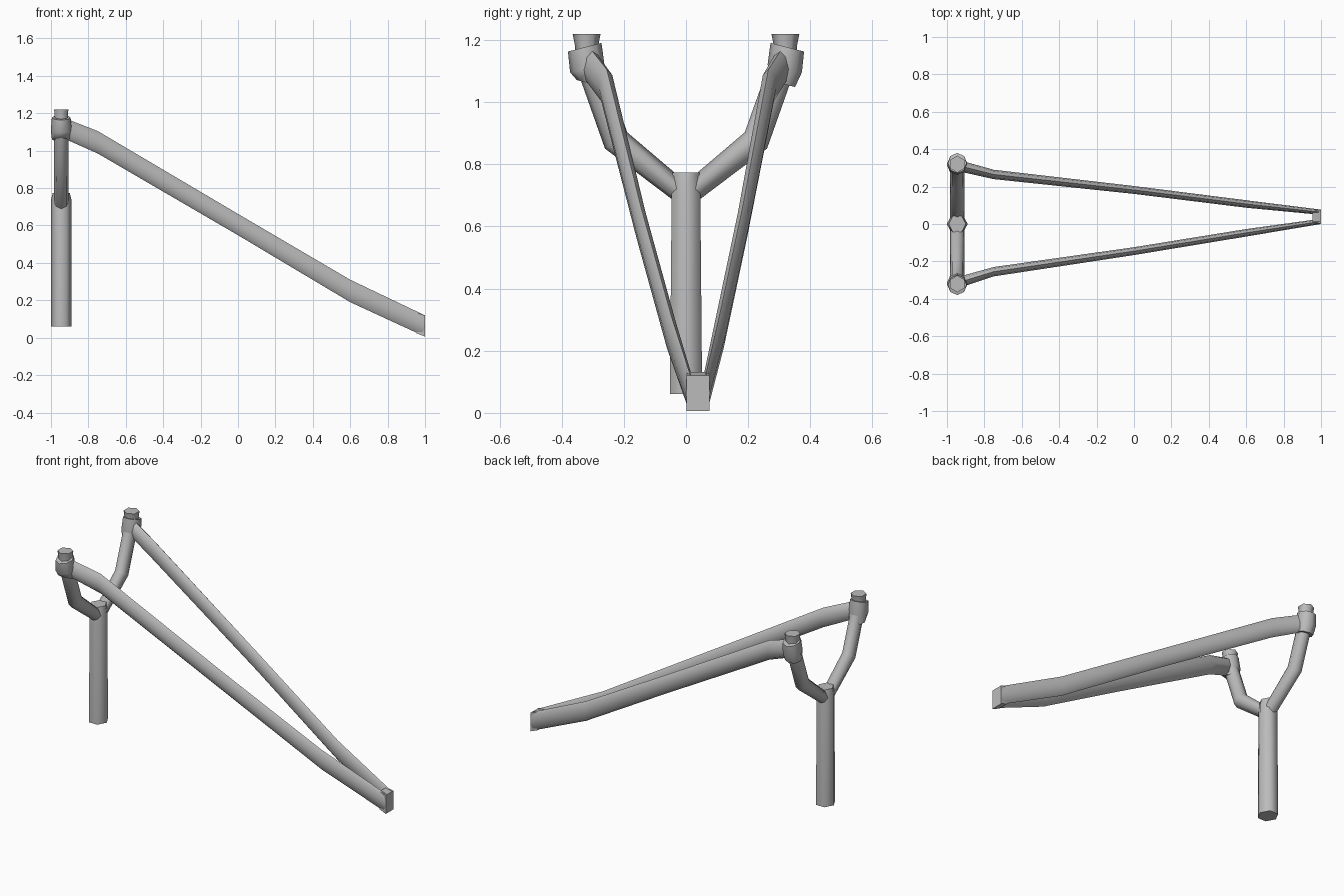
import bpy, bmesh, math
from mathutils import Vector

if "Cube" in bpy.data.objects:
    bpy.data.objects.remove(bpy.data.objects["Cube"])

grey = bpy.data.materials.new("plain_grey")
grey.diffuse_color = (0.5, 0.5, 0.5, 1)
grey.use_nodes = True
grey.node_tree.nodes["Principled BSDF"].inputs["Base Color"].default_value = grey.diffuse_color
X0 = -0.945  # x of the fork


def loft(name, rings, sides, phase=0.0):
    """Skin elliptical rings given as (centre, axis_u, axis_v) and cap both ends."""
    bm = bmesh.new()
    loops = []
    for c, u, v in rings:
        c, u, v = Vector(c), Vector(u), Vector(v)
        angles = [phase + 2 * math.pi * i / sides for i in range(sides)]
        loops.append([bm.verts.new(c + u * math.cos(a) + v * math.sin(a)) for a in angles])
    for a, b in zip(loops, loops[1:]):
        for i in range(sides):
            j = (i + 1) % sides
            bm.faces.new((a[i], a[j], b[j], b[i]))
    bm.faces.new(loops[0])
    bm.faces.new(loops[-1])
    bmesh.ops.recalc_face_normals(bm, faces=bm.faces)
    me = bpy.data.meshes.new(name)
    bm.to_mesh(me)
    bm.free()
    me.materials.append(grey)
    ob = bpy.data.objects.new(name, me)
    bpy.context.collection.objects.link(ob)
    bpy.ops.object.select_all(action='DESELECT')
    ob.select_set(True)
    bpy.context.view_layer.objects.active = ob
    bpy.ops.object.shade_smooth_by_angle(angle=math.radians(65))
    return ob


# Hexagonal handle, slightly wider at the foot
loft("handle", [((X0, 0, 0.06), (0.056, 0, 0), (0, 0.06, 0)),
                ((X0, 0, 0.73), (0.056, 0, 0), (0, 0.053, 0)),
                ((X0, 0, 0.773), (0.046, 0, 0), (0, 0.05, 0))], 6)

for s, side in ((1, "back"), (-1, "front")):
    # Bent fork arm
    loft(side + "_fork_arm", [((X0, s * 0.015, 0.71), (0.038, 0, 0), (0, 0, 0.045)),
                              ((X0, s * 0.225, 0.877), (0.038, 0, 0), (0, s * -0.036, 0.026)),
                              ((X0, s * 0.315, 1.13), (0.038, 0, 0), (0, s * -0.04, 0.013))], 8)
    # Flared tip above the arm
    loft(side + "_fork_tip", [((X0, s * 0.318, 1.1), (0, 0.036, 0), (0.036, 0, 0)),
                              ((X0, s * 0.32, 1.18), (0, 0.037, 0), (0.04, 0, 0)),
                              ((X0, s * 0.32, 1.22), (0, 0.045, 0), (0.044, 0, 0))], 6)
    # Tilted collar where the band wraps the arm
    loft(side + "_collar", [((X0, s * 0.308, 1.06), (0.05, 0, 0), (0, 0.043, -0.011)),
                            ((X0, s * 0.318, 1.11), (0.056, 0, 0), (0, 0.055, -s * 0.014)),
                            ((X0, s * 0.326, 1.177), (0.05, 0, 0), (0, 0.054, -s * 0.014))], 8)

# Stretched bands: x, y, z, half width, half height
paths = {
    "back_band": [(-0.93, 0.31, 1.12, 0.03, 0.055), (-0.75, 0.265, 1.045, 0.025, 0.06),
                  (0, 0.182, 0.605, 0.021, 0.057), (0.6, 0.107, 0.25, 0.02, 0.06),
                  (0.999, 0.063, 0.063, 0.014, 0.057)],
    "front_band": [(-0.93, -0.31, 1.12, 0.03, 0.055), (-0.75, -0.255, 1.045, 0.025, 0.06),
                   (0, -0.145, 0.605, 0.021, 0.057), (0.6, -0.047, 0.25, 0.02, 0.06),
                   (0.999, 0.014, 0.063, 0.014, 0.057)]}
for name, pts in paths.items():
    loft(name, [((x, y, z), (0, w, 0), (0, 0, h)) for x, y, z, w, h in pts], 8)

# Pouch joining the two bands
r2 = math.sqrt(2)
loft("pouch", [((0.955, 0.038, 0.077), (0, 0.034 * r2, 0), (0, 0, 0.054 * r2)),
               ((1.0, 0.038, 0.063), (0, 0.037 * r2, 0), (0, 0, 0.057 * r2))],
     4, math.pi / 4)
